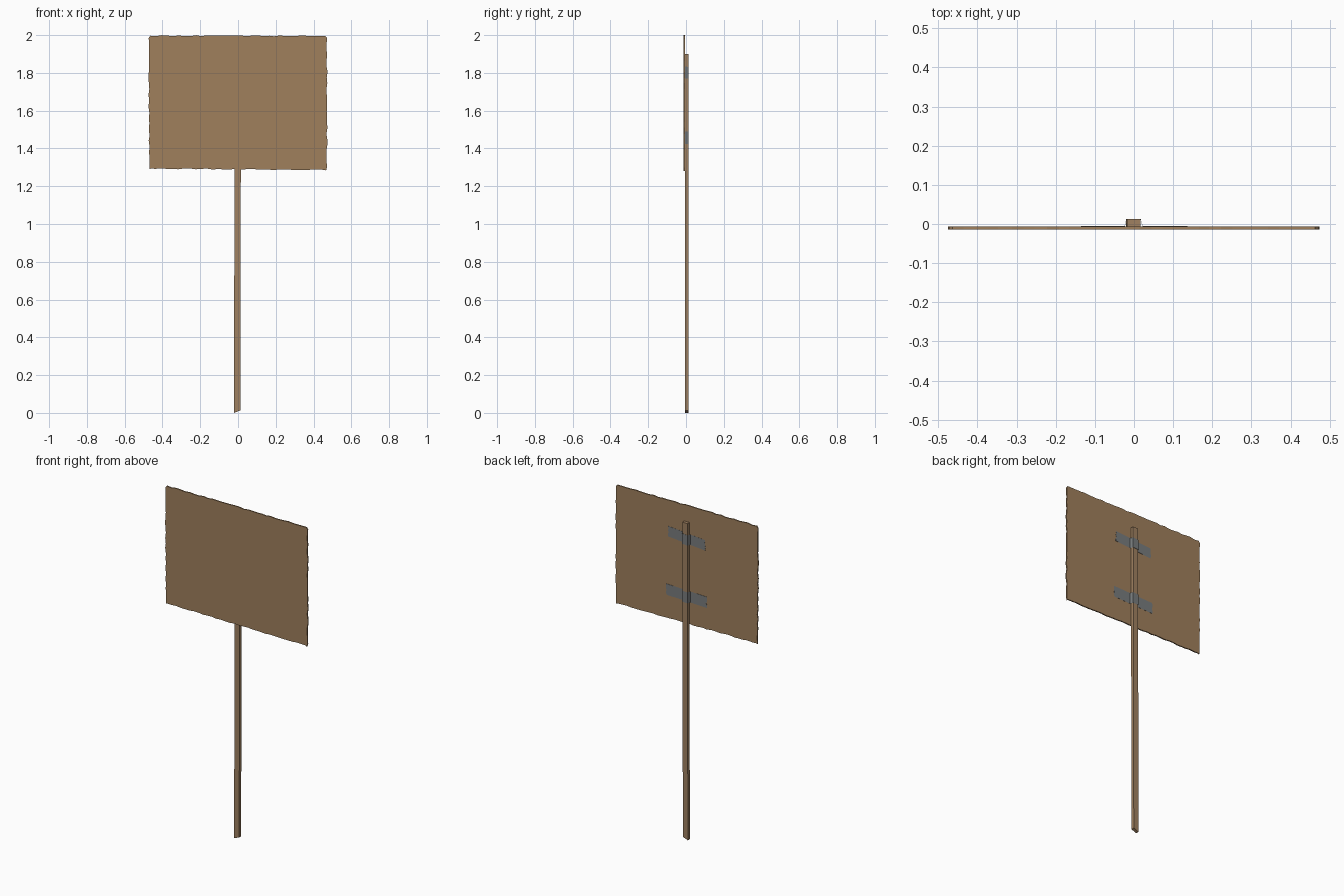
import bpy, bmesh, math, random

if "Cube" in bpy.data.objects:
    bpy.data.objects.remove(bpy.data.objects["Cube"])

random.seed(4)


def material(name, rgb):
    m = bpy.data.materials.new(name)
    m.diffuse_color = (*rgb, 1.0)
    m.use_nodes = True
    m.node_tree.nodes["Principled BSDF"].inputs["Base Color"].default_value = m.diffuse_color
    return m


cardboard = material("cardboard brown", (0.35, 0.215, 0.108))
wood = material("wood brown", (0.35, 0.22, 0.12))
tape_grey = material("tape grey", (0.19, 0.205, 0.21))


def add_object(name, bm, mat):
    bmesh.ops.recalc_face_normals(bm, faces=bm.faces)
    me = bpy.data.meshes.new(name)
    bm.to_mesh(me)
    bm.free()
    me.materials.append(mat)
    ob = bpy.data.objects.new(name, me)
    bpy.context.collection.objects.link(ob)
    return ob


def extrude_outline(name, points, y0, y1, mat):
    """Solid plate from an (x, z) outline between two depths."""
    bm = bmesh.new()
    f = bm.faces.new([bm.verts.new((x, y0, z)) for x, z in points])
    out = bmesh.ops.extrude_face_region(bm, geom=[f])
    for v in out["geom"]:
        if isinstance(v, bmesh.types.BMVert):
            v.co.y = y1
    return add_object(name, bm, mat)


def rough_side(a, b, count, amount):
    """Hand-cut edge from a to b, leaving out b."""
    pts = []
    for i in range(count):
        t = i / count
        j = amount if i else 0
        pts.append((a[0] + (b[0] - a[0]) * t + random.uniform(-j, j),
                    a[1] + (b[1] - a[1]) * t + random.uniform(-j, j)))
    return pts


# Cardboard panel with slightly ragged edges and clipped corners
corners = [(-0.470, 1.290), (-0.462, 1.293), (0.460, 1.287), (0.466, 1.281),
           (0.471, 1.300), (0.471, 1.985), (0.463, 1.996), (-0.464, 1.997),
           (-0.473, 1.985)]
outline = []
for i, a in enumerate(corners):
    b = corners[(i + 1) % len(corners)]
    length = math.dist(a, b)
    outline += rough_side(a, b, max(1, round(length / 0.03)), 0.003)
extrude_outline("cardboard_panel", outline, -0.0135, -0.0065, cardboard)

# Wooden stick, cut at a slant at the foot
extrude_outline("stick", [(-0.021, 0.0), (0.012, 0.013), (0.016, 1.9), (-0.018, 1.9)],
                -0.0065, 0.0125, wood)


# Tape strips wrapped over the stick, with torn ends
def tape(name, half, z_mid, height, tilt):
    back, top, rows = -0.0060, 0.0128, 8
    profile = [(-half, back), (-0.024, back), (-0.0190, top),
               (0.0170, top), (0.022, back), (half, back)]
    bm = bmesh.new()
    grid = []
    for r in range(rows + 1):
        tear = [random.uniform(-0.004, 0.004) for _ in range(2)]
        line = []
        for k, (x, y) in enumerate(profile):
            if k == 0:
                x += tear[0]
            elif k == len(profile) - 1:
                x += tear[1]
            z = z_mid + (r / rows - 0.5) * height + tilt * x
            line.append(bm.verts.new((x, y, z)))
        grid.append(line)
    for lo, hi in zip(grid, grid[1:]):
        for k in range(len(profile) - 1):
            bm.faces.new((lo[k], lo[k + 1], hi[k + 1], hi[k]))
    ob = add_object(name, bm, tape_grey)
    mod = ob.modifiers.new("thickness", 'SOLIDIFY')
    mod.thickness = 0.0008
    mod.offset = 0


tape("upper_tape", 0.122, 1.80, 0.062, 0.08)
tape("lower_tape", 0.134, 1.455, 0.066, 0.03)
